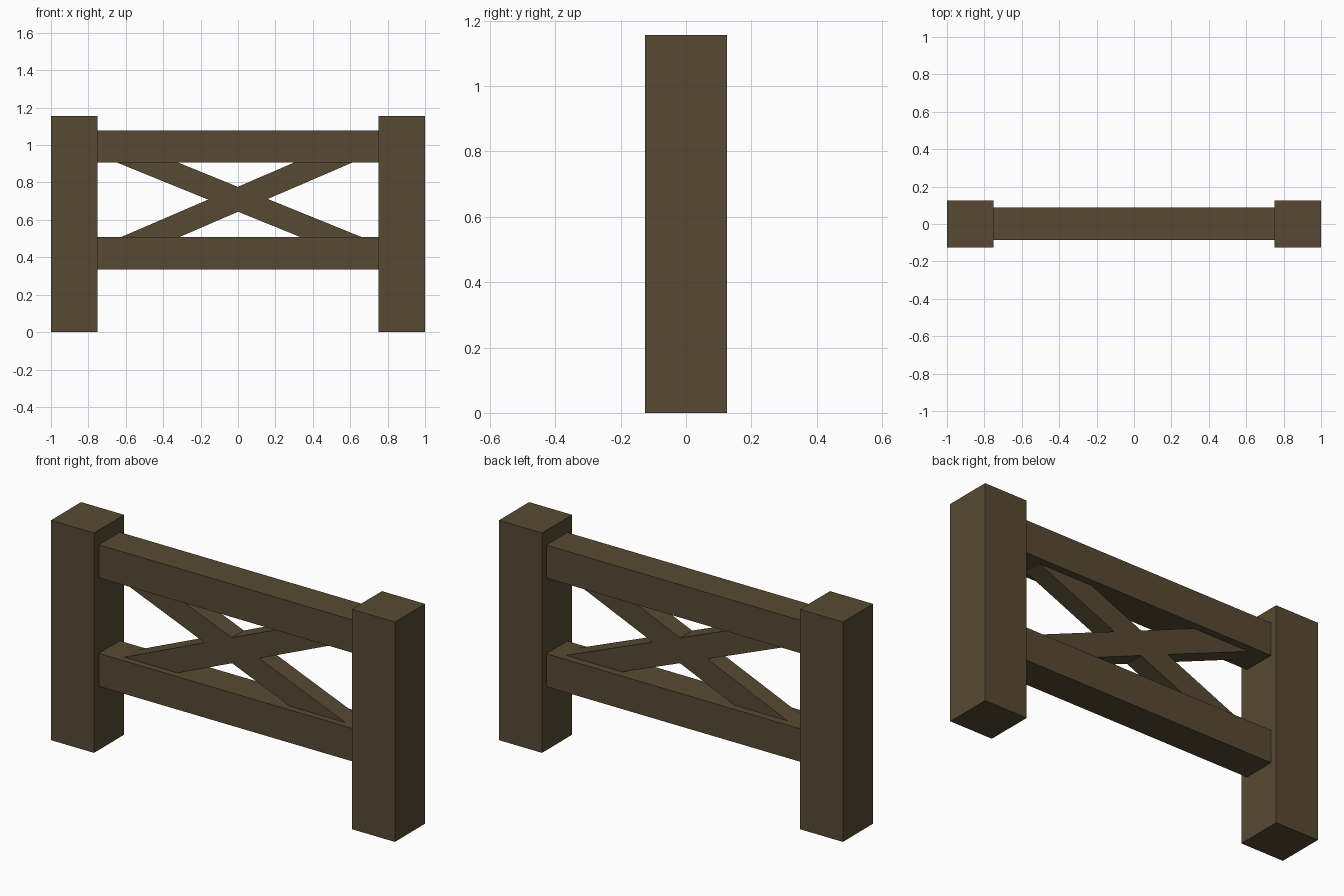
import bpy
from math import radians

default_cube = bpy.data.objects.get("Cube")
if default_cube:
    bpy.data.objects.remove(default_cube, do_unlink=True)

# Single dark timber colour
wood = bpy.data.materials.new("dark_wood")
wood.use_nodes = True
colour = (0.095, 0.068, 0.033, 1)
wood.diffuse_color = colour
shader = next(n for n in wood.node_tree.nodes if n.type == "BSDF_PRINCIPLED")
shader.inputs["Base Color"].default_value = colour
shader.inputs["Roughness"].default_value = 0.9


def beam(name, size, location, tilt=0):
    """Rectangular timber, tilted in the plane of the fence."""
    bpy.ops.mesh.primitive_cube_add(size=1, location=location,
                                    rotation=(0, radians(tilt), 0))
    obj = bpy.context.object
    obj.name = name
    obj.scale = size
    bpy.ops.object.transform_apply(location=False, rotation=False, scale=True)
    obj.data.materials.append(wood)
    return obj


POST_HEIGHT = 1.156
POST_WIDTH = 0.25

# Square posts at both ends
for side, sign in (("left", 1), ("right", -1)):
    beam(side + "_post", (POST_WIDTH, POST_WIDTH, POST_HEIGHT),
         (sign * 0.875, 0, POST_HEIGHT / 2))

# Horizontal rails between the posts
for name, height in (("lower_rail", 0.421), ("upper_rail", 0.992)):
    beam(name, (1.5, 0.174, 0.173), (0, 0.002, height))

# Crossed diagonal braces, with their ends buried in the rails
beam("rising_brace", (1.40, 0.1, 0.123), (-0.0075, 0, 0.707), -23.3)
beam("falling_brace", (1.44, 0.1, 0.123), (0.0075, 0, 0.707), 22.1)
